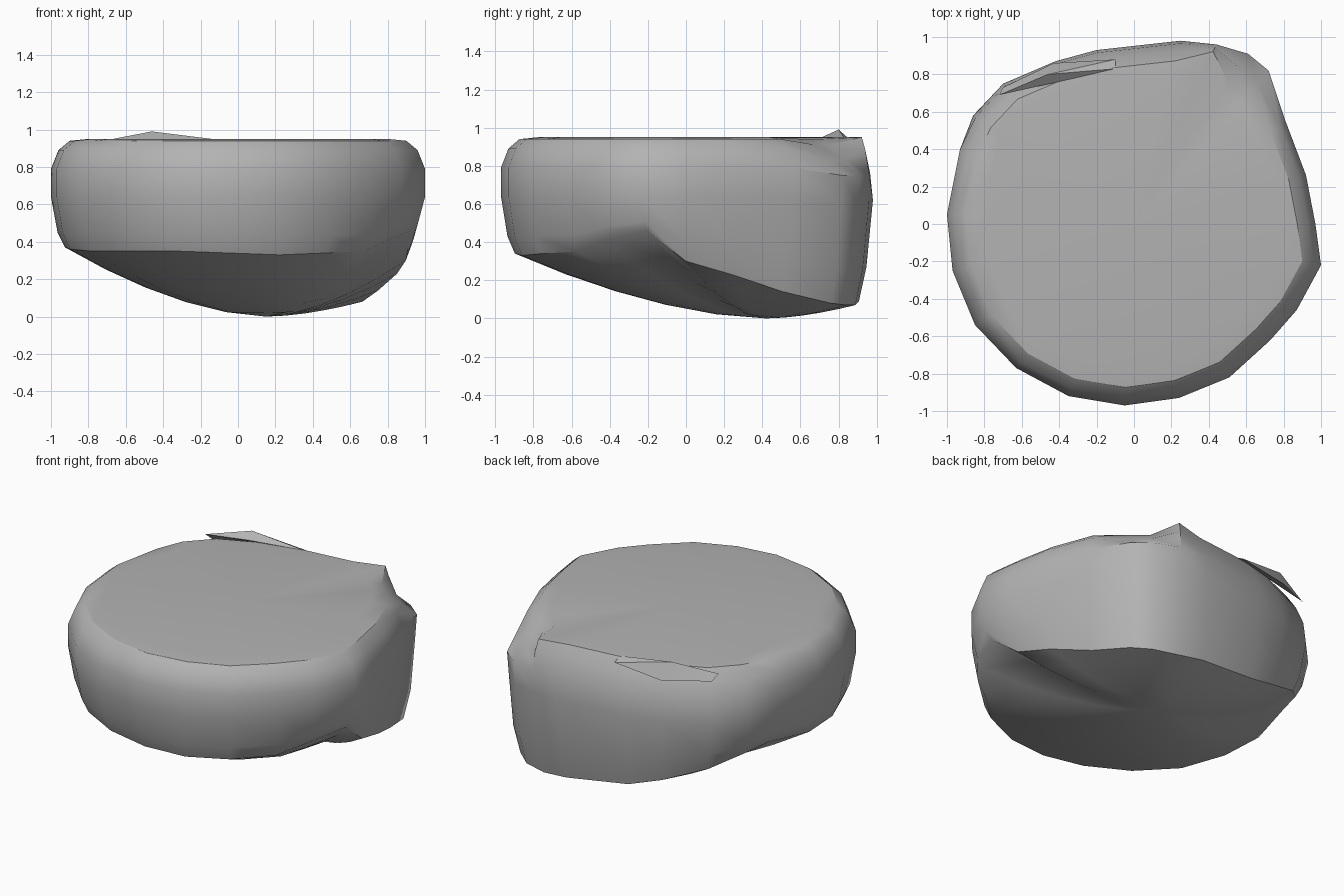
import bpy
import bmesh
from mathutils import Vector

cube = bpy.data.objects.get("Cube")
if cube:
    bpy.data.objects.remove(cube, do_unlink=True)

# Outline of the boulder seen from above, with the height of its lower edge
OUTLINE = [
    (1, -.22, .46), (.97, 0, .3), (.92, .26, .23), (.81, .55, .14),
    (.72, .82, .08), (.61, .91, .07), (.44, .96, .07), (.25, .98, .09),
    (-.2, .93, .14), (-.42, .87, .2), (-.7, .75, .3), (-.86, .58, .38),
    (-.93, .4, .41), (-1, .05, .37), (-.97, -.25, .36), (-.85, -.54, .35),
    (-.63, -.77, .35), (-.35, -.92, .35), (-.05, -.97, .34),
    (.24, -.93, .33), (.51, -.82, .34), (.73, -.62, .35), (.87, -.46, .41),
]
LOWEST = Vector((.15, .42, 0))

# Upper wall profiles: (scale of outline, height)
ROUND_SHOULDER = [(.8, .95), (.9, .94), (.96, .89), (1, .79), (1, .64)]
BACK_SHOULDER = [(.84, .95), (.89, .945), (.94, .87), (.985, .76), (1, .62)]
CORNER_SHOULDER = [(.76, .94), (.83, .91), (.92, .83), (1, .75), (.99, .6)]
RIDGE_SHOULDER = [(.84, .95), (.96, .95), (.98, .88), (1, .76), (1, .62)]


def shoulder(x, y):
    """Pick the shoulder shape from the side of the stone."""
    if x > .6 and y > .7:
        return CORNER_SHOULDER
    if x > .3 and y > .9:
        return RIDGE_SHOULDER
    if y > .5 and x < .5:
        return BACK_SHOULDER
    return ROUND_SHOULDER


def column(x, y, low):
    """One strip of points from the top rim down to the underside."""
    points = [Vector((x * s, y * s, z)) for s, z in shoulder(x, y)]
    points.append(Vector((x * .965, y * .965, low + (.6 - low) * .35)))
    edge = Vector((x * .925, y * .925, low))
    points.append(edge)
    for t in (.2, .4, .6, .8):
        p = edge.lerp(LOWEST, t)
        p.z = low * (1 - t) ** 1.7
        points.append(p)
    return points


def build_boulder():
    bm = bmesh.new()
    strips = [[bm.verts.new(p) for p in column(*o)] for o in OUTLINE]
    crown = bm.verts.new((0, 0, .945))
    base = bm.verts.new(LOWEST)
    for a, b in zip(strips, strips[1:] + strips[:1]):
        bm.faces.new((crown, a[0], b[0]))
        for i in range(len(a) - 1):
            bm.faces.new((a[i], a[i + 1], b[i + 1], b[i]))
        bm.faces.new((base, b[-1], a[-1]))
    bmesh.ops.recalc_face_normals(bm, faces=bm.faces)
    mesh = bpy.data.meshes.new("boulder")
    bm.to_mesh(mesh)
    bm.free()
    obj = bpy.data.objects.new("boulder", mesh)
    bpy.context.collection.objects.link(obj)
    return obj


def build_chip():
    """Thin raised flake along the back of the top."""
    bm = bmesh.new()
    rim = [(-.72, .69, .94), (-.45, .75, .95), (-.1, .83, .945)]
    crest = (-.46, .8, .99)
    foot = [(-.1, .88, .92), (-.43, .86, .88), (-.7, .73, .9)]
    loop = [bm.verts.new(p) for p in rim + foot]
    top = bm.verts.new(crest)
    for a, b in zip(loop, loop[1:] + loop[:1]):
        bm.faces.new((a, b, top))
    bm.faces.new(loop[::-1])
    bmesh.ops.recalc_face_normals(bm, faces=bm.faces)
    mesh = bpy.data.meshes.new("chipped_ridge")
    bm.to_mesh(mesh)
    bm.free()
    obj = bpy.data.objects.new("chipped_ridge", mesh)
    bpy.context.collection.objects.link(obj)
    return obj


# Stone colour
stone = bpy.data.materials.new("grey stone")
stone.use_nodes = True
colour = (.45, .45, .45, 1)
stone.diffuse_color = colour
stone.node_tree.nodes["Principled BSDF"].inputs["Base Color"].default_value = colour

# Parts, smooth with sharp broken edges
for part in (build_boulder(), build_chip()):
    part.data.materials.append(stone)
    bpy.ops.object.select_all(action="DESELECT")
    part.select_set(True)
    bpy.context.view_layer.objects.active = part
    bpy.ops.object.shade_smooth_by_angle(angle=.6)
